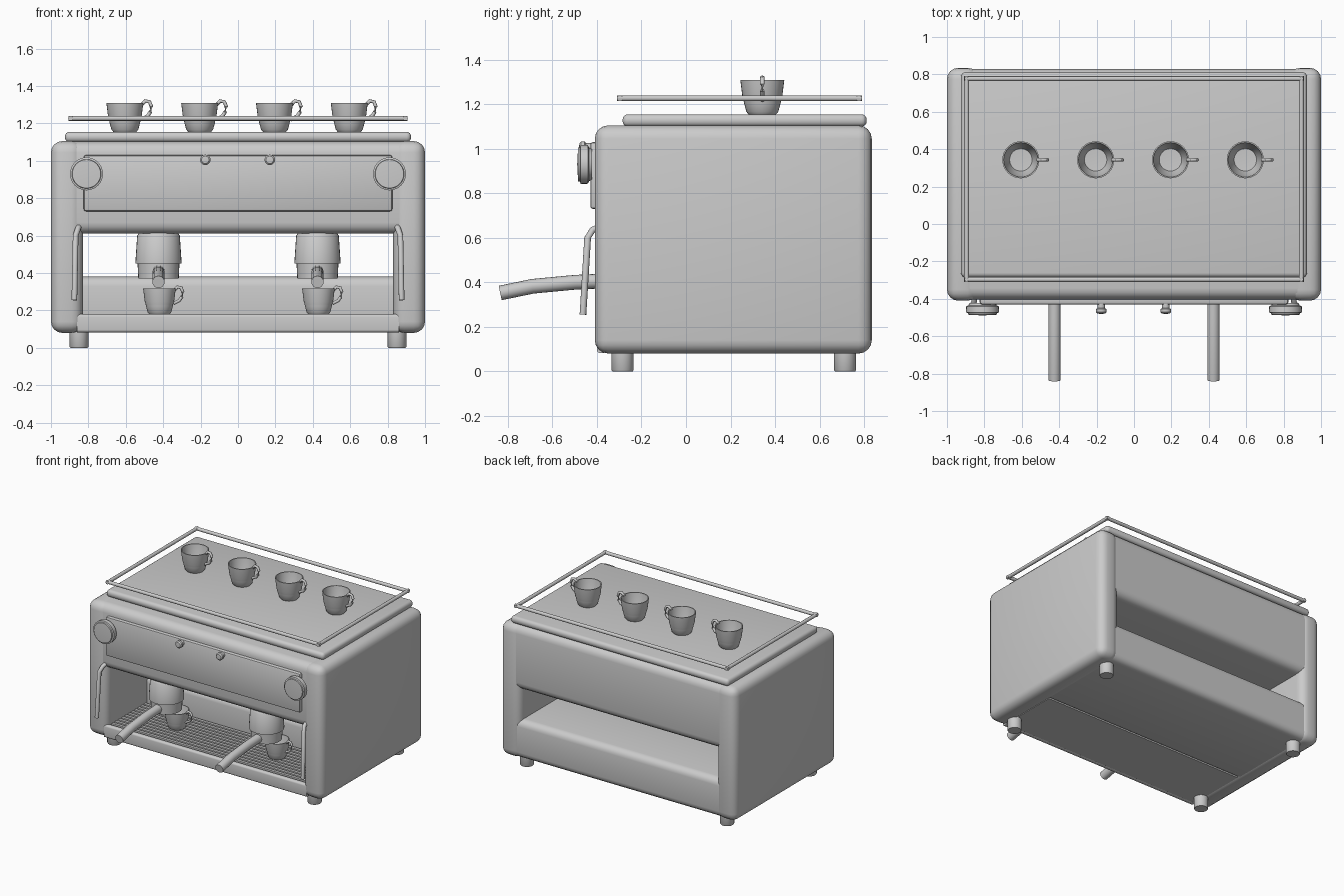
import bpy, bmesh, math
from mathutils import Matrix, Vector

if "Cube" in bpy.data.objects:
    bpy.data.objects.remove(bpy.data.objects["Cube"])

GREY = (0.6, 0.6, 0.6, 1)
metal = bpy.data.materials.new("plain grey")
metal.use_nodes = True
metal.diffuse_color = GREY
metal.node_tree.nodes["Principled BSDF"].inputs["Base Color"].default_value = GREY


def finish(name, bm, angle=35):
    """Turn a bmesh into a shaded object."""
    bmesh.ops.recalc_face_normals(bm, faces=bm.faces)
    mesh = bpy.data.meshes.new(name)
    bm.to_mesh(mesh)
    bm.free()
    mesh.materials.append(metal)
    obj = bpy.data.objects.new(name, mesh)
    bpy.context.collection.objects.link(obj)
    bpy.ops.object.select_all(action='DESELECT')
    obj.select_set(True)
    bpy.context.view_layer.objects.active = obj
    bpy.ops.object.shade_smooth_by_angle(angle=math.radians(angle))
    return obj


def box(name, xs, ys, zs, radius=0.0, segments=4, along_x=False):
    """Box from its ranges, rounded on all edges or only on those along x."""
    bm = bmesh.new()
    bmesh.ops.create_cube(bm, size=1)
    for v in bm.verts:
        v.co = [r[0] if c < 0 else r[1] for c, r in zip(v.co, (xs, ys, zs))]
    if radius:
        edges = [e for e in bm.edges if not along_x
                 or abs(e.verts[0].co.x - e.verts[1].co.x) > 0.01]
        bmesh.ops.bevel(bm, geom=edges, offset=radius, segments=segments,
                        profile=0.5, affect='EDGES')
    return finish(name, bm)


def lathe(name, profile, place, tilt=0.0, steps=32):
    """Spin (radius, height) points about z, then tilt about x and place."""
    bm = bmesh.new()
    verts = [bm.verts.new((r, 0, h)) for r, h in profile]
    edges = [bm.edges.new(pair) for pair in zip(verts, verts[1:])]
    bmesh.ops.spin(bm, geom=verts + edges, cent=(0, 0, 0), axis=(0, 0, 1),
                   angle=math.tau, steps=steps)
    bmesh.ops.remove_doubles(bm, verts=bm.verts, dist=0.0005)
    matrix = Matrix.Translation(place) @ Matrix.Rotation(tilt, 4, 'X')
    bmesh.ops.transform(bm, matrix=matrix, verts=bm.verts)
    return finish(name, bm)


def tube(name, points, radius, sides=16):
    """Capped round tube swept along a path."""
    bm = bmesh.new()
    points = [Vector(p) for p in points]
    rings = []
    for i, p in enumerate(points):
        way = points[min(i + 1, len(points) - 1)] - points[max(i - 1, 0)]
        turn = way.to_track_quat('Z', 'X')
        rings.append([bm.verts.new(p + turn @ Vector((
            radius * math.cos(math.tau * k / sides),
            radius * math.sin(math.tau * k / sides), 0))) for k in range(sides)])
    for a, b in zip(rings, rings[1:]):
        for k in range(sides):
            j = (k + 1) % sides
            bm.faces.new((a[k], a[j], b[j], b[k]))
    bm.faces.new(rings[0])
    bm.faces.new(rings[-1])
    return finish(name, bm, 50)


CUP = [(0, 0), (0.062, 0), (0.072, 0.012), (0.082, 0.05), (0.084, 0.06),
       (0.089, 0.075), (0.099, 0.155), (0.092, 0.155), (0.08, 0.07),
       (0.06, 0.015), (0, 0.012)]


def cup(name, x, y, z, size):
    """Small cup with its ear on the +x side."""
    lathe(name, [(r * size, h * size) for r, h in CUP], (x, y, z))
    ear = [(0.09, 0.145), (0.11, 0.165), (0.132, 0.16), (0.142, 0.135),
           (0.136, 0.105), (0.12, 0.082), (0.085, 0.065)]
    tube(name + "_handle", [(x + a * size, y, z + b * size) for a, b in ear],
         0.01 * size, 10)


# Body: side panels, upper housing and rear block
for side, word in ((-1, "right"), (1, "left")):
    box(word + "_side_panel", sorted((side * 0.83, side)), (-0.41, 0.835),
        (0.08, 1.105), 0.06)
box("upper_housing", (-0.94, 0.94), (-0.403, 0.828), (0.61, 1.103), 0.06,
    along_x=True)
box("rear_block", (-0.9, 0.9), (0.08, 0.825), (0.085, 0.38), 0.05, along_x=True)

# Drip tray with slats
box("drip_tray", (-0.86, 0.86), (-0.39, 0.1), (0.085, 0.155))
box("tray_front", (-0.86, 0.86), (-0.4, -0.36), (0.082, 0.18), 0.015,
    along_x=True)
for i in range(11):
    y = -0.335 + i * 0.039
    box("tray_slat", (-0.84, 0.84), (y - 0.011, y + 0.011), (0.15, 0.178))

# Control panel with buttons
box("control_panel", (-0.825, 0.825), (-0.43, -0.38), (0.73, 1.03), 0.012, 2)
BUTTON = [(0, 0), (0.02, 0), (0.02, 0.025), (0.028, 0.03), (0.028, 0.046),
          (0.02, 0.054), (0, 0.056)]
for x in (-0.175, 0.17):
    lathe("button", BUTTON, (x, -0.425, 1.005), math.pi / 2, 20)

# Cup warmer plate and its rail
box("cup_warmer", (-0.925, 0.925), (-0.285, 0.812), (1.1, 1.155), 0.024)
for x in (-0.895, 0.895):
    tube("rail_side", [(x, -0.31, 1.227), (x, 0.79, 1.227)], 0.013)
for y in (-0.297, 0.777):
    tube("rail_long", [(-0.907, y, 1.227), (0.907, y, 1.227)], 0.013)
for i in range(4):
    cup("warming_cup", -0.605 + 0.4 * i, 0.343, 1.155, 1)

# Paired parts: knobs, wands, brewing heads, lever handles, cups, feet
KNOB = [(0, 0), (0.07, 0), (0.075, 0.012), (0.087, 0.018), (0.088, 0.05),
        (0.078, 0.053), (0.076, 0.062), (0, 0.066)]
HEAD = [(0, 0), (0.108, 0), (0.112, 0.08), (0.123, 0.08), (0.123, 0.095),
        (0.114, 0.23), (0.1, 0.25), (0.08, 0.262), (0, 0.262)]
FOOT = [(0, 0), (0.046, 0), (0.05, 0.006), (0.05, 0.1), (0, 0.1)]
for s in (-1, 1):
    lathe("steam_knob", KNOB, (s * 0.81, -0.423, 0.93), math.pi / 2)
    tube("steam_wand", [(s * 0.85, -0.38, 0.65), (s * 0.856, -0.42, 0.635),
                        (s * 0.868, -0.442, 0.6), (s * 0.875, -0.463, 0.255)],
         0.015)
    lathe("brewing_head", HEAD, (s * 0.425, -0.26, 0.37))
    tube("lever_handle", [(s * 0.425, y, z) for y, z in (
        (-0.835, 0.352), (-0.69, 0.382), (-0.5, 0.4), (-0.28, 0.41))], 0.033)
    cup("brewing_cup", 0.425 * s + 0.005, -0.14, 0.18, 0.88)
    for y in (-0.285, 0.715):
        lathe("foot", FOOT, (s * 0.85, y, 0))
